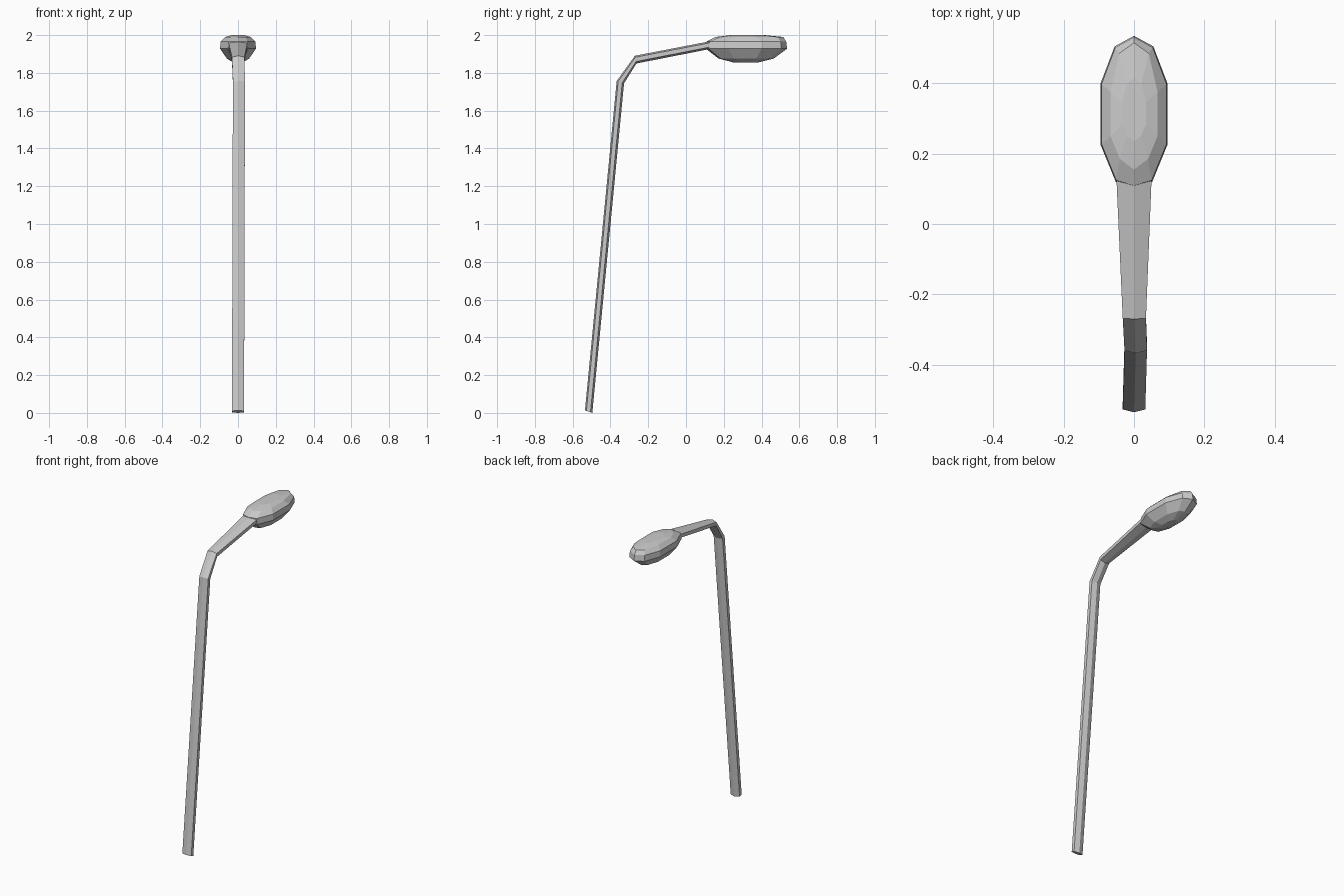
import bpy, bmesh

if "Cube" in bpy.data.objects:
    bpy.data.objects.remove(bpy.data.objects["Cube"])


def loft(name, rings):
    """Skin a list of equal-length point rings and cap both ends."""
    bm = bmesh.new()
    loops = [[bm.verts.new(p) for p in ring] for ring in rings]
    n = len(loops[0])
    for a, b in zip(loops, loops[1:]):
        for i in range(n):
            j = (i + 1) % n
            bm.faces.new((a[i], a[j], b[j], b[i]))
    bm.faces.new(loops[0])
    bm.faces.new(loops[-1])
    bmesh.ops.recalc_face_normals(bm, faces=bm.faces)
    mesh = bpy.data.meshes.new(name)
    bm.to_mesh(mesh)
    bm.free()
    obj = bpy.data.objects.new(name, mesh)
    bpy.context.collection.objects.link(obj)
    return obj


# Pole and arm: six-sided section; outer and inner edge (y, z), half width, x shift
stations = [
    ((-0.535, 0.013), (-0.496, 0.0), 0.032, 0.0),
    ((-0.367, 1.757), (-0.328, 1.745), 0.032, 0.005),
    ((-0.270, 1.891), (-0.262, 1.850), 0.033, 0.001),
    ((0.130, 1.968), (0.130, 1.927), 0.050, 0.0),
]
rings = []
for (oy, oz), (iy, iz), w, cx in stations:
    def at(x, t):
        return (cx + x, oy + (iy - oy) * t, oz + (iz - oz) * t)
    rings.append([at(0, 0), at(w, 0.2), at(w, 0.75),
                  at(0, 1), at(-w, 0.75), at(-w, 0.2)])
loft("pole_and_arm", rings)


# Lamp head: ten-sided plan, stacked in rings
def plan(half, z):
    right = [(x, y, z) for x, y in half]
    return right + [(-x, y, z) for x, y in reversed(half[1:-1])]


rim = [(0, 0.105), (0.052, 0.12), (0.095, 0.225),
       (0.095, 0.40), (0.055, 0.505), (0, 0.535)]


def scaled(sx, sy):
    return [(x * sx, 0.315 + (y - 0.315) * sy) for x, y in rim]


crown = [(0, 0.155), (0.040, 0.185), (0.067, 0.25),
         (0.067, 0.375), (0.042, 0.485), (0, 0.515)]
loft("lamp_head", [
    plan(scaled(0.25, 0.30), 1.855),
    plan(scaled(0.62, 0.68), 1.876),
    plan(rim, 1.928),
    plan(scaled(0.97, 0.98), 1.966),
    plan(crown, 1.990),
    plan([(x * 0.5, 0.315 + (y - 0.315) * 0.5) for x, y in crown], 2.0),
])
